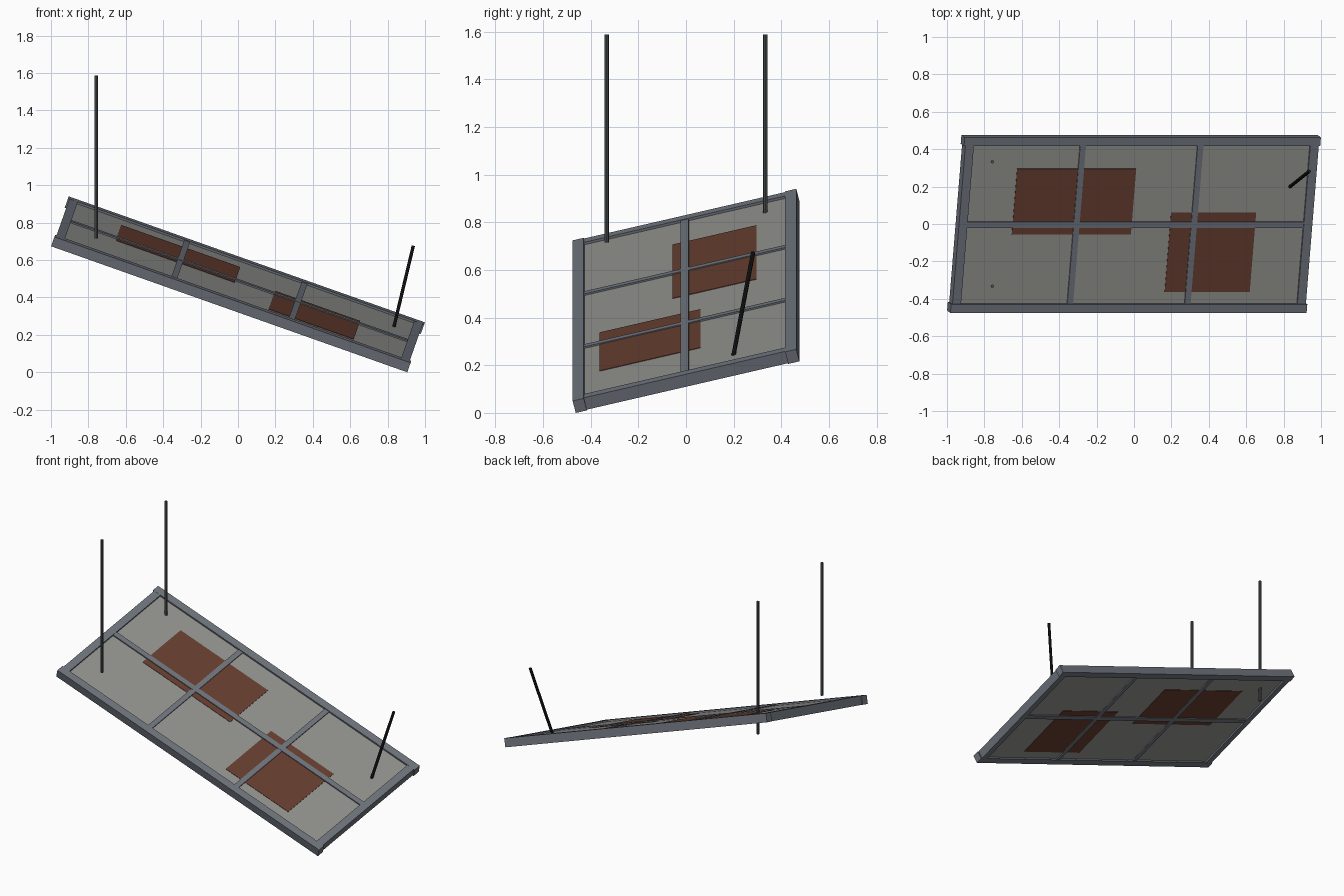
import bpy
from mathutils import Euler, Matrix, Vector

cube = bpy.data.objects.get("Cube")
if cube:
    bpy.data.objects.remove(cube, do_unlink=True)


def material(name, rgb):
    m = bpy.data.materials.new(name)
    m.use_nodes = True
    m.diffuse_color = (*rgb, 1)
    m.node_tree.nodes["Principled BSDF"].inputs["Base Color"].default_value = (*rgb, 1)
    return m


STEEL = material("blue grey steel", (0.155, 0.17, 0.20))
SHEET = material("pale grey sheet", (0.28, 0.28, 0.265))
RUST = material("rust brown", (0.13, 0.046, 0.028))
ROD = material("dark grey rod", (0.08, 0.088, 0.092))
BLACK = material("near black", (0.012, 0.012, 0.013))

# Tilted panel frame: local x is the long side, local y the short side
LENGTH, WIDTH, HEIGHT, RAIL = 2.02, 0.966, 0.055, 0.048
TILT = Matrix.Translation((0, 0, 0.47)) @ Euler((0.24, 0.34, 0)).to_matrix().to_4x4()


def slab(name, centre, size, mat):
    """Box laid in the tilted panel."""
    bpy.ops.mesh.primitive_cube_add(size=1)
    ob = bpy.context.object
    ob.name = name
    ob.data.transform(Matrix.Diagonal((*size, 1)))
    ob.matrix_world = TILT @ Matrix.Translation((*centre, 0))
    ob.data.materials.append(mat)


def rod(name, start, end, radius, mat):
    """Thin round bar between two points."""
    a, b = Vector(start), Vector(end)
    bpy.ops.mesh.primitive_cylinder_add(vertices=8, radius=radius, depth=(b - a).length)
    ob = bpy.context.object
    ob.name = name
    ob.matrix_world = (Matrix.Translation((a + b) / 2)
                       @ (b - a).to_track_quat("Z", "Y").to_matrix().to_4x4())
    ob.data.materials.append(mat)
    bpy.ops.object.shade_smooth_by_angle()


# Ceiling sheet and its rusty patches, which show on both faces
slab("sheet", (0, 0), (LENGTH - 0.08, WIDTH - 0.06, 0.032), SHEET)
slab("rust_patch_large", (-0.357, 0.127), (0.675, 0.363, 0.037), RUST)
slab("rust_patch_small", (0.44, -0.151), (0.482, 0.435, 0.037), RUST)

# Outer rails and cross rails
for side, label in ((-1, "front"), (1, "back")):
    slab(label + "_rail", (0, side * (WIDTH - RAIL) / 2), (LENGTH, RAIL, HEIGHT), STEEL)
for side, label in ((-1, "right"), (1, "left")):
    slab(label + "_end_rail", (side * (LENGTH / 2 - 0.008 - RAIL / 2), 0),
         (RAIL, WIDTH - 2 * RAIL, HEIGHT - 0.001), STEEL)
    slab(label + "_cross_rail", (side * 0.333, 0), (0.033, WIDTH - 2 * RAIL, 0.046), STEEL)
slab("centre_rail", (0, 0), (LENGTH - 2 * RAIL, 0.034, 0.048), STEEL)

# Two upright hanger rods at the raised end
for side, label in ((-1, "front"), (1, "back")):
    y = side * 0.333
    rod(label + "_hanger_rod", (-0.757, y, 0.715), (-0.757, y, 1.587), 0.009, ROD)

# Bent loose rod at the low end
rod("loose_rod", (0.833, 0.199, 0.24), (0.937, 0.282, 0.675), 0.009, BLACK)
